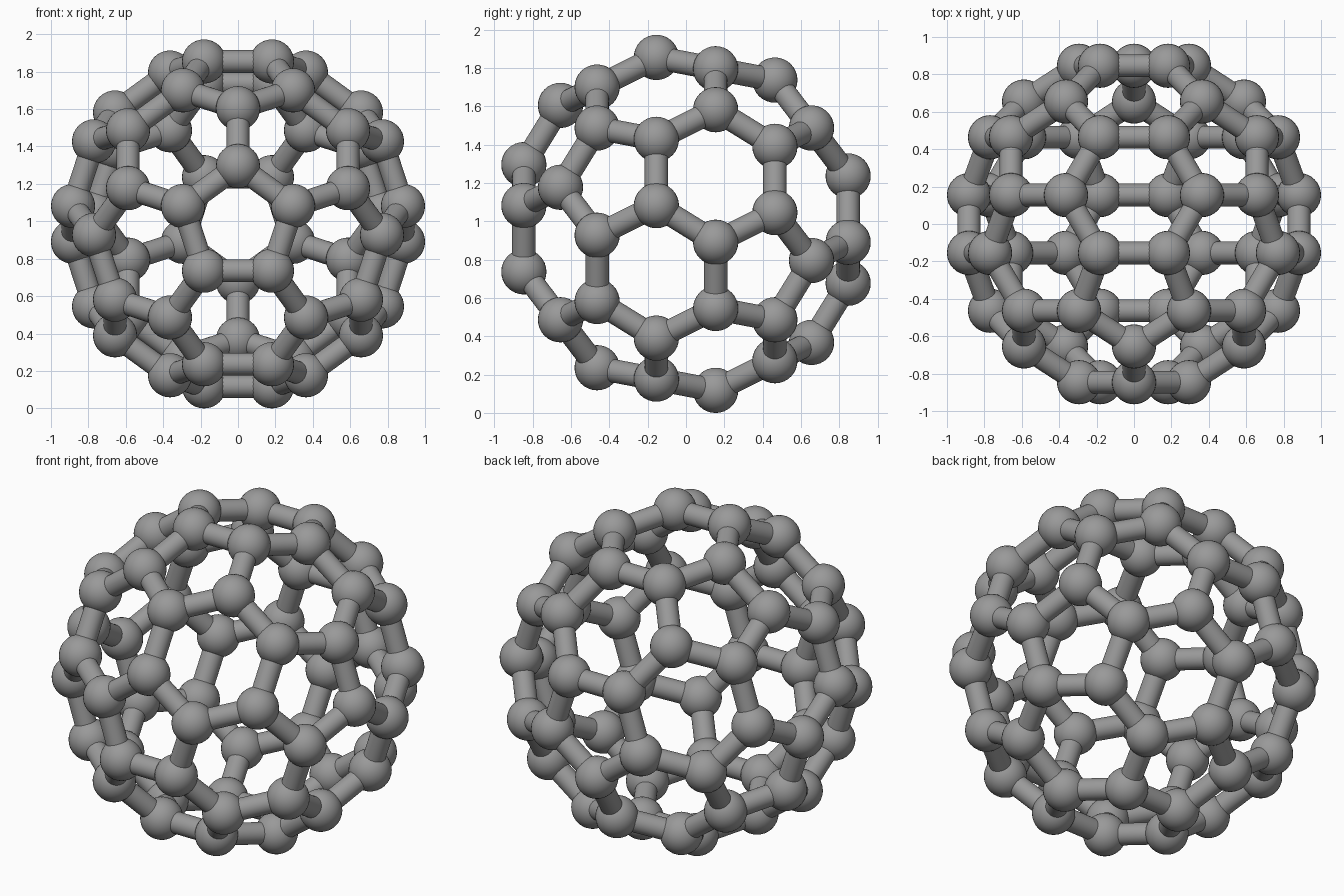
import bpy
import bmesh
from math import radians, sqrt, cos, sin
from itertools import combinations, permutations
from mathutils import Matrix, Vector

BALL_R = 0.118
ROD_R = 0.061
SCALE = 1.037
HALF_HEIGHT = 0.986

cube = bpy.data.objects.get("Cube")
if cube:
    bpy.data.objects.remove(cube, do_unlink=True)

# One plain grey for everything
GREY = (0.32, 0.32, 0.32, 1)
grey = bpy.data.materials.new("grey")
grey.diffuse_color = GREY
grey.use_nodes = True
bsdf = next(n for n in grey.node_tree.nodes if n.type == 'BSDF_PRINCIPLED')
bsdf.inputs["Base Color"].default_value = GREY
bsdf.inputs["Roughness"].default_value = 0.6


def ring(y, start):
    """Five icosahedron corners around the front-back axis."""
    angles = [radians(start + 72 * k) for k in range(5)]
    return [Vector((2 / sqrt(5) * cos(a), y, 2 / sqrt(5) * sin(a))) for a in angles]


def finish(bm, name):
    for face in bm.faces:
        face.smooth = True
    mesh = bpy.data.meshes.new(name)
    bm.to_mesh(mesh)
    bm.free()
    mesh.materials.append(grey)
    obj = bpy.data.objects.new(name, mesh)
    bpy.context.collection.objects.link(obj)


# Icosahedron with a corner facing the front
corners = [Vector((0, -1, 0)), Vector((0, 1, 0))]
corners += ring(-1 / sqrt(5), 90) + ring(1 / sqrt(5), 54)
edge = (corners[0] - corners[2]).length

# Cutting every edge in thirds gives the sixty joints
centre = Vector((0, 0, HALF_HEIGHT))
joints = [p.lerp(q, 1 / 3) * SCALE + centre
          for p, q in permutations(corners, 2) if (p - q).length < edge * 1.1]

# Balls
bm = bmesh.new()
for p in joints:
    bmesh.ops.create_uvsphere(bm, u_segments=32, v_segments=16, radius=BALL_R,
                              matrix=Matrix.Translation(p))
finish(bm, "joint_balls")

# Rods between neighbouring balls
bm = bmesh.new()
for p, q in combinations(joints, 2):
    d = q - p
    if d.length < edge / 3 * SCALE * 1.1:
        turn = d.to_track_quat('Z', 'Y').to_matrix().to_4x4()
        bmesh.ops.create_cone(bm, cap_ends=False, segments=32, radius1=ROD_R,
                              radius2=ROD_R, depth=d.length,
                              matrix=Matrix.Translation((p + q) / 2) @ turn)
finish(bm, "connecting_rods")
